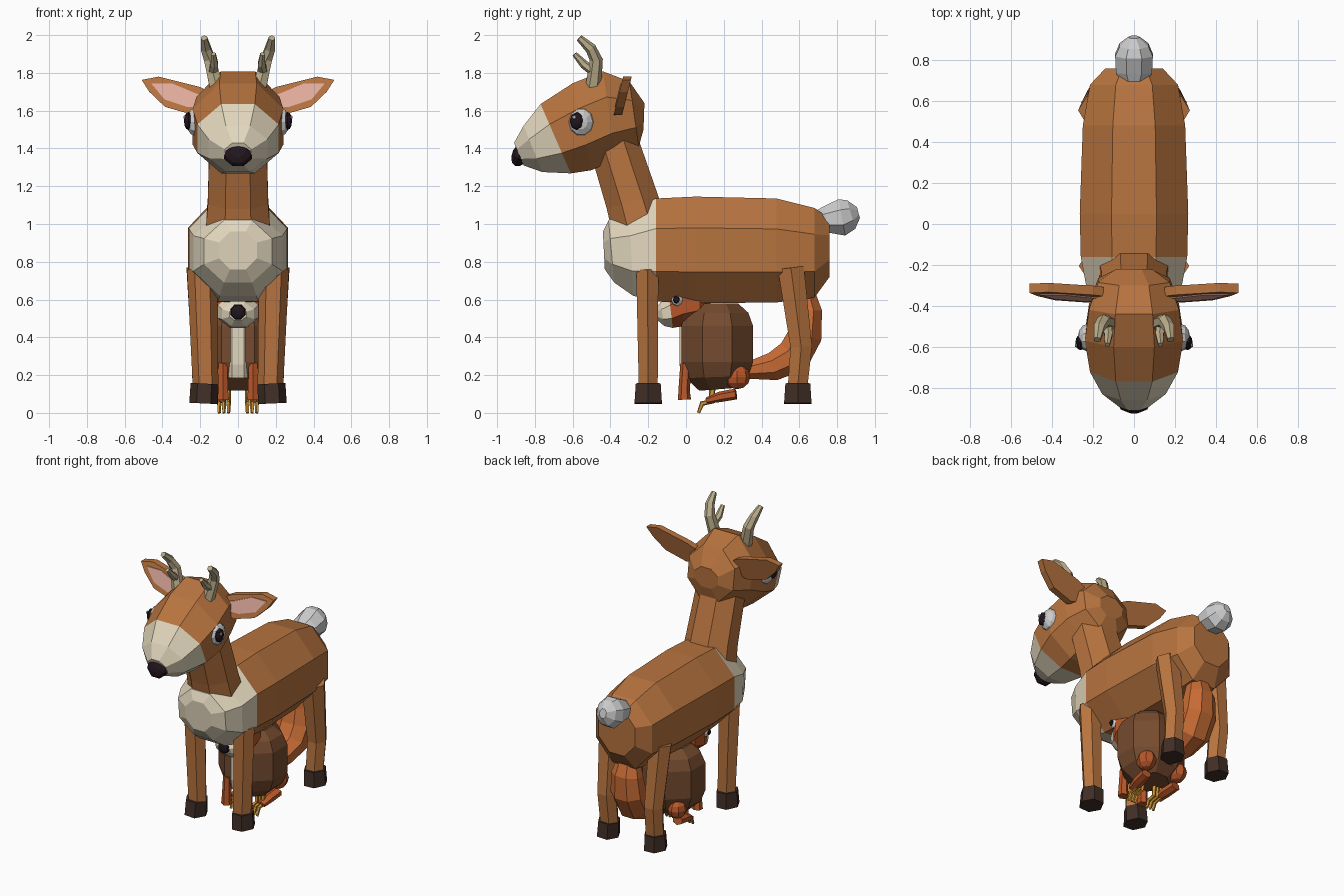
import bpy, bmesh, math
from mathutils import Vector as V, Matrix

if "Cube" in bpy.data.objects:
    bpy.data.objects.remove(bpy.data.objects["Cube"])


def mat(name, r, g, b):
    m = bpy.data.materials.new(name)
    m.diffuse_color = [(c / 255) ** 2.2 for c in (r, g, b)] + [1]
    m.use_nodes = True
    m.node_tree.nodes["Principled BSDF"].inputs["Base Color"].default_value = m.diffuse_color
    return m


FUR = mat("fur", 182, 115, 65)
CREAM = mat("cream", 226, 214, 188)
HOOF = mat("hoof", 66, 50, 42)
WHITE = mat("white", 232, 234, 234)
BLACK = mat("black", 38, 28, 34)
PINK = mat("pink", 228, 172, 158)
HORN = mat("horn", 186, 172, 138)
BROWN = mat("brown", 116, 76, 50)
ORANGE = mat("orange", 200, 108, 56)
RED = mat("red_orange", 184, 88, 46)
GOLD = mat("gold", 208, 150, 56)


def finish(name, bm, mats, paint=None, mirror=False):
    bmesh.ops.recalc_face_normals(bm, faces=bm.faces)
    if paint:
        for f in bm.faces:
            f.material_index = int(paint(f.calc_center_median(), f.normal))
    me = bpy.data.meshes.new(name)
    bm.to_mesh(me)
    bm.free()
    for m in mats:
        me.materials.append(m)
    ob = bpy.data.objects.new(name, me)
    bpy.context.collection.objects.link(ob)
    if mirror:
        ob.modifiers.new("mirror", 'MIRROR').use_bisect_axis[0] = False
    return ob


def skin(name, rings, mats, n=8, half=True, **kw):
    """Skin a list of (centre, u, v) elliptical rings and cap the ends."""
    bm = bmesh.new()
    k = 1 / math.cos(math.pi / n) if half else 1
    off = 0.5 if half else 0
    loops = []
    for c, u, v in rings:
        angs = [2 * math.pi * (i + off) / n for i in range(n)]
        loops.append([bm.verts.new(c + k * (u * math.cos(a) + v * math.sin(a))) for a in angs])
    for a, b in zip(loops, loops[1:]):
        for i in range(n):
            j = (i + 1) % n
            bm.faces.new((a[i], a[j], b[j], b[i]))
    bm.faces.new(loops[0])
    bm.faces.new(loops[-1])
    return finish(name, bm, mats, **kw)


def loft(name, rows, mats, **kw):
    """Rows: top y, top z, bottom y, bottom z, half width."""
    rings = []
    for ty, tz, by, bz, w in rows:
        t, b = V((0, ty, tz)), V((0, by, bz))
        rings.append(((t + b) / 2, V((w, 0, 0)), (t - b) / 2))
    return skin(name, rings, mats, **kw)


def tube(name, rows, mats, **kw):
    """Rows: x, y, z, half width, half depth along a path."""
    p = [V(r[:3]) for r in rows]
    rings = []
    for i, r in enumerate(rows):
        t = (p[min(i + 1, len(p) - 1)] - p[max(i - 1, 0)]).normalized()
        u = (V((1, 0, 0)) - t * t.x).normalized()
        rings.append((p[i], u * r[3], t.cross(u) * r[4]))
    return skin(name, rings, mats, **kw)


def ball(name, loc, size, m, seg=8, rng=6, axis='Z', tilt=0, mirror=False):
    bm = bmesh.new()
    bmesh.ops.create_uvsphere(bm, u_segments=seg, v_segments=rng, radius=1)
    R = {'X': Matrix.Rotation(math.pi / 2, 4, 'Y'), 'Z': Matrix(),
         'Y': Matrix.Rotation(math.pi / 2, 4, 'X') @ Matrix.Rotation(math.pi / seg, 4, 'Z')}[axis]
    M = Matrix.Translation(loc) @ Matrix.Rotation(tilt, 4, 'X') @ Matrix.Diagonal((*size, 1)) @ R
    bmesh.ops.transform(bm, matrix=M, verts=bm.verts)
    return finish(name, bm, [m], mirror=mirror)


def ear_plate(name, outline, front, depth, m):
    """Leaf outline (x, z) on the leaning ear plane, thickened backwards."""
    bm = bmesh.new()
    f = bm.faces.new([bm.verts.new((x, front + 0.25 * (z - 1.57), z)) for x, z in outline])
    ext = bmesh.ops.extrude_face_region(bm, geom=[f], use_keep_orig=True)
    vs = [g for g in ext["geom"] if isinstance(g, bmesh.types.BMVert)]
    bmesh.ops.translate(bm, vec=(0, depth, 0), verts=vs)
    return finish(name, bm, [m], mirror=True)


# deer trunk with cream chest
loft("deer_body", [
    (-0.44, 0.96, -0.43, 0.76, 0.10), (-0.41, 1.02, -0.38, 0.69, 0.18),
    (-0.30, 1.07, -0.28, 0.62, 0.235), (-0.16, 1.135, -0.16, 0.59, 0.26),
    (0.05, 1.145, 0.05, 0.58, 0.265), (0.48, 1.135, 0.48, 0.585, 0.25),
    (0.68, 1.085, 0.68, 0.61, 0.215), (0.76, 1.03, 0.76, 0.72, 0.14)],
    [FUR, CREAM], paint=lambda c, n: c.y < -0.17)
tube("deer_neck", [(0, -0.23, 0.92, .175, .15), (0, -0.285, 1.12, .16, .14),
                   (0, -0.40, 1.48, .15, .13)], [FUR])

# deer head with cream muzzle
loft("deer_head", [
    (-0.22, 1.64, -0.225, 1.50, 0.09), (-0.30, 1.755, -0.25, 1.41, 0.175),
    (-0.44, 1.808, -0.37, 1.345, 0.22), (-0.60, 1.745, -0.50, 1.285, 0.24),
    (-0.77, 1.635, -0.61, 1.268, 0.215), (-0.86, 1.52, -0.76, 1.275, 0.155),
    (-0.91, 1.43, -0.86, 1.31, 0.07)],
    [FUR, CREAM], paint=lambda c, n: c.y < -0.705 or (c.y < -0.63 and c.z < 1.40))
ball("deer_nose", (0, -0.875, 1.37), (.08, .045, .075), BLACK, axis='Y', tilt=-0.45)
ball("deer_eye", (.225, -.555, 1.54), (.05, .068, .078), WHITE, 10, 6, 'X', mirror=True)
ball("deer_pupil", (.262, -.578, 1.545), (.024, .038, .048), BLACK, 8, 6, 'X', mirror=True)
ball("deer_eye_glint", (.283, -.592, 1.565), (.006, .011, .011), WHITE, 6, 4, 'X', mirror=True)

# ears and antlers
ear_plate("deer_ear", [(.15, 1.70), (.20, 1.725), (.42, 1.78), (.51, 1.763), (.47, 1.70),
                       (.386, 1.62), (.235, 1.577), (.15, 1.60)], -0.385, 0.045, FUR)
ear_plate("deer_inner_ear", [(.17, 1.68), (.22, 1.69), (.35, 1.745), (.46, 1.745),
                             (.39, 1.66), (.27, 1.62), (.17, 1.62)], -0.39, 0.01, PINK)
tube("deer_antler", [(.115, -.49, 1.73, .036, .036), (.15, -.475, 1.87, .03, .03),
                     (.17, -.505, 1.93, .026, .026), (.18, -.565, 1.985, .016, .016)],
     [HORN], n=6, mirror=True)
tube("deer_antler_branch", [(.135, -.48, 1.80, .022, .022), (.125, -.54, 1.845, .02, .02),
                            (.13, -.59, 1.90, .012, .012)], [HORN], n=6, mirror=True)

# legs, hooves and tail
legs = {"front": [(.19, -.205, .76, .08, .068), (.172, -.2, .15, .068, .058)],
        "rear": [(.19, .555, .77, .083, .08), (.18, .61, .35, .068, .066),
                 (.175, .592, .15, .066, .06)]}
for name, path in legs.items():
    tube(name + "_leg", path, [FUR], n=6, half=False, mirror=True)
    y = path[-1][1]
    tube(name + "_hoof", [(.177, y, .155, .074, .076), (.182, y, .05, .076, .084)],
         [HOOF], n=6, half=False, mirror=True)
tube("deer_tail", [(0, .69, 1.02, .06, .05), (0, .74, 1.025, .088, .07), (0, .825, 1.035, .092, .098),
                   (0, .875, 1.05, .07, .078), (0, .913, 1.06, .025, .03)], [WHITE])

# small animal sheltering under the deer
tube("small_body", [(0, .17, .125, .11, .10), (0, .165, .19, .18, .165), (0, .165, .27, .21, .19),
                    (0, .165, .46, .21, .19), (0, .165, .53, .18, .165), (0, .165, .58, .12, .11)],
     [BROWN])
tube("small_belly", [(0, .05, .195, .075, .07), (0, .04, .26, .075, .075),
                     (0, .04, .45, .075, .075), (0, .06, .50, .06, .06)], [CREAM])
loft("small_head", [
    (.13, .61, .13, .53, .06), (.08, .67, .07, .49, .12), (-.02, .68, -.01, .46, .135),
    (-.09, .62, -.07, .45, .105), (-.135, .585, -.115, .46, .085), (-.16, .555, -.15, .49, .045)],
    [RED, CREAM], paint=lambda c, n: c.y < -0.08)
ball("small_nose", (0, -.155, .535), (.043, .02, .043), BLACK, axis='Y')
ball("small_eye", (.12, -.045, .60), (.025, .034, .036), WHITE, 8, 6, 'X', mirror=True)
ball("small_pupil", (.138, -.05, .60), (.014, .02, .022), BLACK, 8, 4, 'X', mirror=True)
tube("small_tail", [(0, .33, .225, .05, .045), (0, .46, .245, .085, .075), (0, .57, .30, .11, .095),
                    (0, .63, .41, .115, .09), (0, .645, .54, .10, .075), (0, .62, .67, .06, .05)],
     [ORANGE])
tube("small_foreleg", [(.08, .0, .26, .024, .026), (.08, -.01, .12, .027, .026),
                       (.08, -.008, .07, .032, .03)], [RED], n=6, mirror=True)
ball("small_thigh", (.125, .27, .19), (.06, .07, .065), RED, mirror=True)
tube("small_foot", [(.12, .265, .10, .032, .025), (.11, .18, .085, .035, .024),
                    (.10, .11, .065, .03, .015)], [RED], n=6, mirror=True)

# curved claws, three on each side
for i in range(3):
    x = .05 + .025 * i
    tube("small_claw_%d" % (i + 1), [(x, .14, .135, .01, .014), (x, .135, .06, .01, .014),
                                     (x, .085, .05, .01, .012), (x, .066, .0, .007, .007)],
         [GOLD], n=5, mirror=True)
